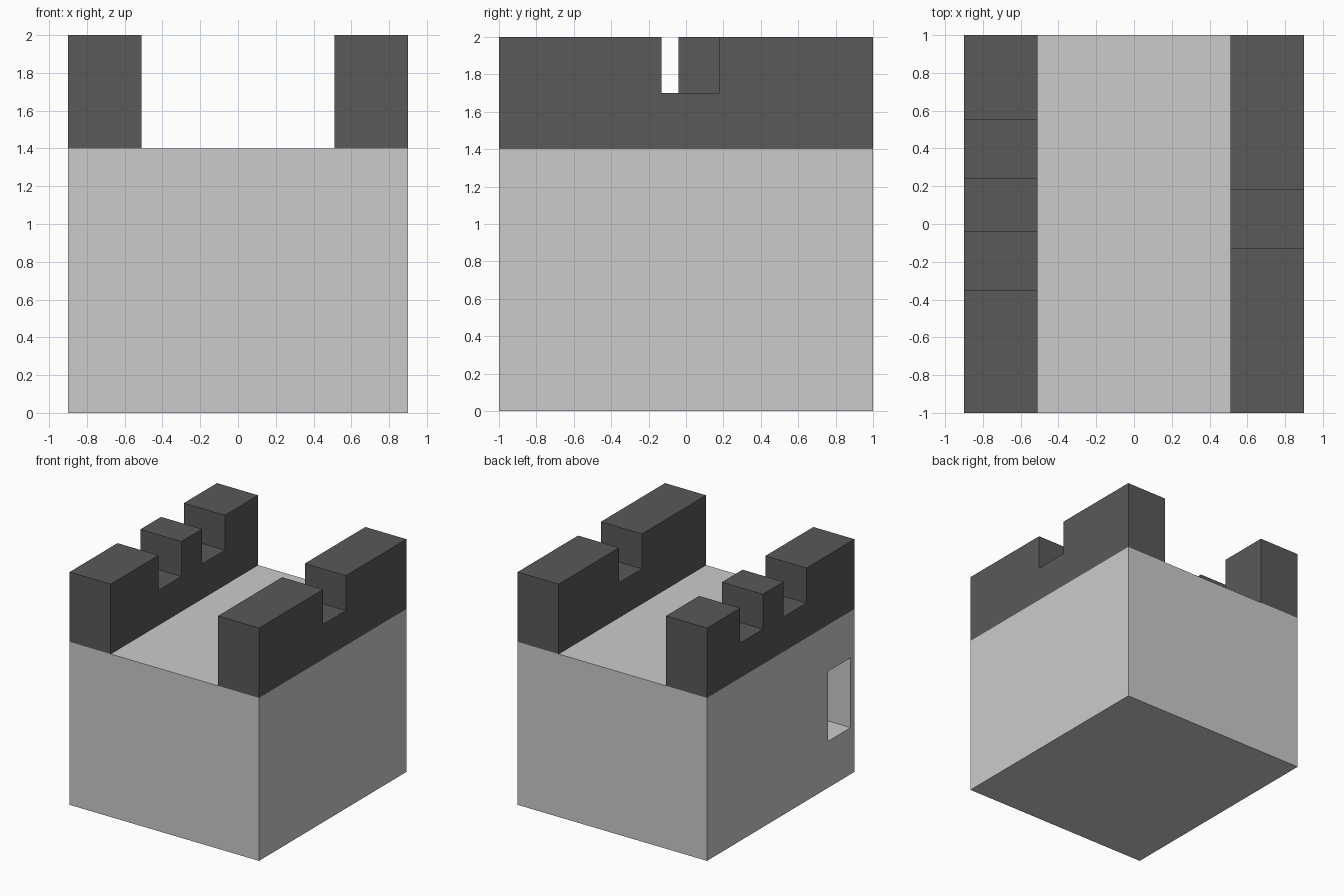
import bpy
import bmesh

if "Cube" in bpy.data.objects:
    bpy.data.objects.remove(bpy.data.objects["Cube"])

HX, HY = 0.9, 1.0             # half width, half depth
BASE, NOTCH, TOP = 1.4, 1.7, 2.0
THICK = 0.39                  # wall thickness


def finish(name, bm, material=None):
    bmesh.ops.recalc_face_normals(bm, faces=bm.faces)
    mesh = bpy.data.meshes.new(name)
    bm.to_mesh(mesh)
    bm.free()
    obj = bpy.data.objects.new(name, mesh)
    bpy.context.collection.objects.link(obj)
    if material:
        mesh.materials.append(material)
    return obj


def box(name, lo, hi):
    bm = bmesh.new()
    bmesh.ops.create_cube(bm, size=1)
    for v in bm.verts:
        v.co = [(a + b) / 2 + c * (b - a) for a, b, c in zip(lo, hi, v.co)]
    return finish(name, bm)


def parapet(name, x0, x1, notches, material):
    # Side profile with square notches, extruded across the wall
    profile = [(-HY, BASE), (-HY, TOP)]
    for a, b in notches:
        profile += [(a, TOP), (a, NOTCH), (b, NOTCH), (b, TOP)]
    profile += [(HY, TOP), (HY, BASE)]
    bm = bmesh.new()
    face = bm.faces.new([bm.verts.new((x0, y, z)) for y, z in profile])
    geom = bmesh.ops.extrude_face_region(bm, geom=[face])["geom"]
    verts = [g for g in geom if isinstance(g, bmesh.types.BMVert)]
    bmesh.ops.translate(bm, verts=verts, vec=(x1 - x0, 0, 0))
    return finish(name, bm, material)


dark = bpy.data.materials.new("dark_stone")
dark.diffuse_color = (0.1, 0.1, 0.1, 1)
dark.use_nodes = True
dark.node_tree.nodes["Principled BSDF"].inputs["Base Color"].default_value = dark.diffuse_color

# Solid block with a recessed window in its left side
block = box("tower_block", (-HX, -HY, 0), (HX, HY, BASE))
cutter = box("window_cutter", (-HX - 0.2, -0.95, 0.4), (-HX + THICK, -0.64, 1.0))
cutter.hide_render = True
cutter.hide_set(True)
cut = block.modifiers.new("window", "BOOLEAN")
cut.operation = 'DIFFERENCE'
cut.solver = 'EXACT'
cut.object = cutter

# Crenellated walls along both sides
parapet("left_parapet", -HX, -HX + THICK, [(-0.35, -0.04), (0.24, 0.55)], dark)
parapet("right_parapet", HX - THICK, HX, [(-0.13, 0.18)], dark)
